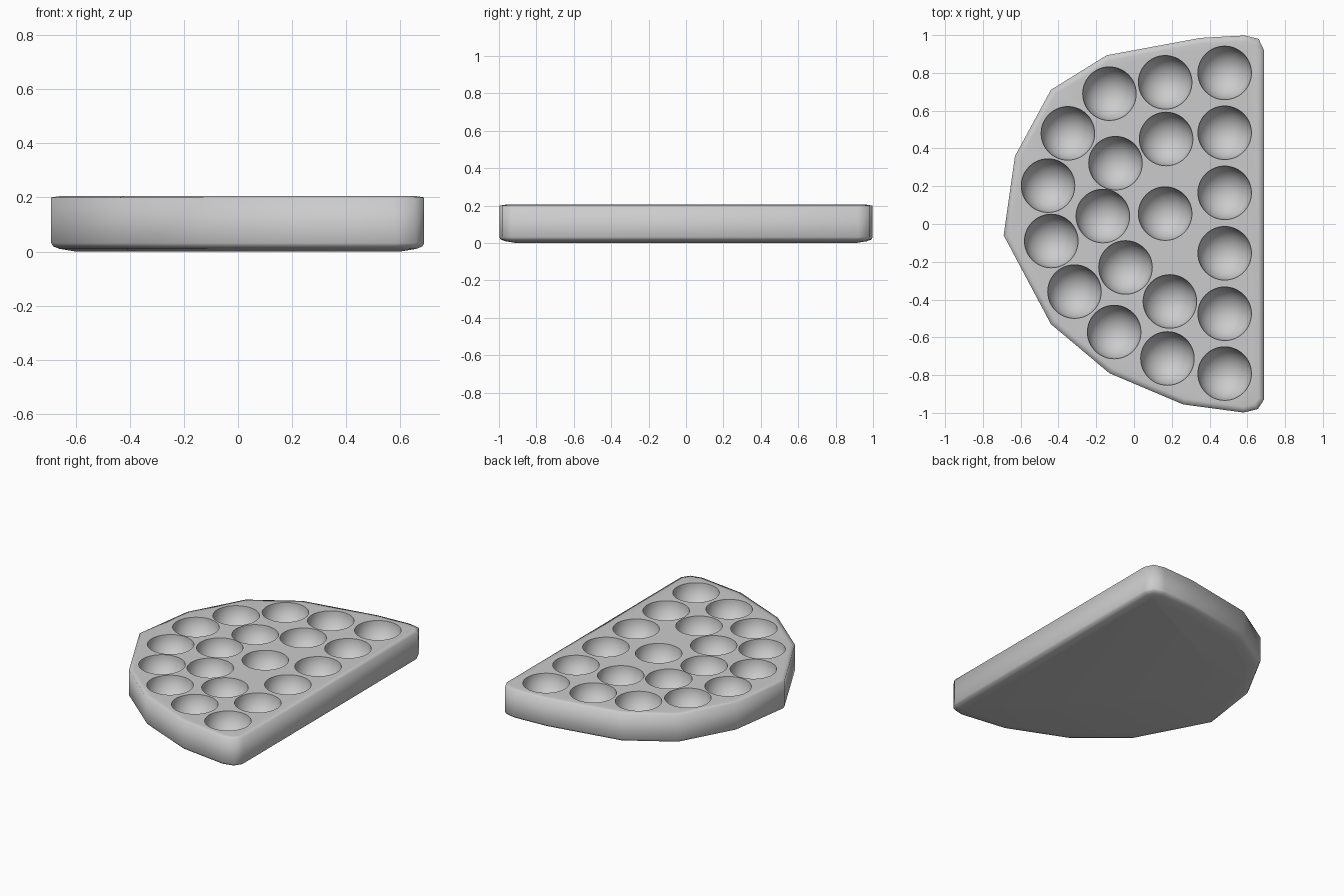
import bpy, bmesh, math
from mathutils import Vector

if "Cube" in bpy.data.objects:
    bpy.data.objects.remove(bpy.data.objects["Cube"])

OUTLINE = [(0.585, 0.998), (0.66, 0.98), (0.688, 0.92), (0.688, -0.93), (0.655, -0.98),
           (0.58, -0.998), (0.26, -0.955), (-0.13, -0.79), (-0.44, -0.53), (-0.69, -0.06),
           (-0.63, 0.36), (-0.44, 0.71), (-0.145, 0.893), (0.35, 0.985)][::-1]
TOP, RADIUS = 0.205, 0.142
PITS = [(0.48, y) for y in (0.80, 0.483, 0.165, -0.155, -0.475, -0.792)]
PITS += [(0.165, 0.75), (0.17, 0.45), (0.165, 0.055), (0.19, -0.41), (0.177, -0.712),
         (-0.13, 0.69), (-0.35, 0.48), (-0.455, 0.203), (-0.438, -0.09), (-0.315, -0.358),
         (-0.105, -0.572), (-0.098, 0.322), (-0.165, 0.042), (-0.045, -0.23)]


def inset(points, d):
    """Mitred inward offset of a counter-clockwise outline."""
    pts = [Vector(p) for p in points]
    out = []
    for i, p in enumerate(pts):
        a = (p - pts[i - 1]).normalized()
        b = (pts[(i + 1) % len(pts)] - p).normalized()
        na, nb = Vector((-a.y, a.x)), Vector((-b.y, b.x))
        out.append(p + (na + nb) * d / (1 + na.dot(nb)))
    return out


def new_object(name, bm):
    bmesh.ops.recalc_face_normals(bm, faces=bm.faces)
    mesh = bpy.data.meshes.new(name)
    bm.to_mesh(mesh)
    bm.free()
    obj = bpy.data.objects.new(name, mesh)
    bpy.context.collection.objects.link(obj)
    return obj


# Tray body: stacked outlines with a softened lower edge and slim top rim
bm = bmesh.new()
rings = []
for d, z in ((0.09, 0), (0.03, 0.01), (0.007, 0.019), (0, 0.032), (0, TOP - 0.005), (0.03, TOP)):
    rings.append([bm.verts.new((p.x, p.y, z)) for p in inset(OUTLINE, d)])
n = len(OUTLINE)
for low, high in zip(rings, rings[1:]):
    for i in range(n):
        j = (i + 1) % n
        bm.faces.new((low[i], low[j], high[j], high[i]))
bm.faces.new(rings[0][::-1])
bm.faces.new(rings[-1])
tray = new_object("palette_tray", bm)

# Round wells cut into the top
bm = bmesh.new()
for x, y in PITS:
    made = bmesh.ops.create_uvsphere(bm, u_segments=48, v_segments=24, radius=RADIUS)
    bmesh.ops.translate(bm, verts=made["verts"], vec=(x, y, TOP + 0.002))
cutter = new_object("well_cutter", bm)
cutter.hide_render = True

mod = tray.modifiers.new("wells", "BOOLEAN")
mod.operation = "DIFFERENCE"
mod.solver = "EXACT"
mod.object = cutter
bpy.context.view_layer.objects.active = tray
tray.select_set(True)
bpy.ops.object.modifier_apply(modifier=mod.name)
bpy.data.objects.remove(cutter)

# Smooth sides and wells, crisp well edges
bpy.ops.object.shade_smooth_by_angle(angle=math.radians(83.5))
